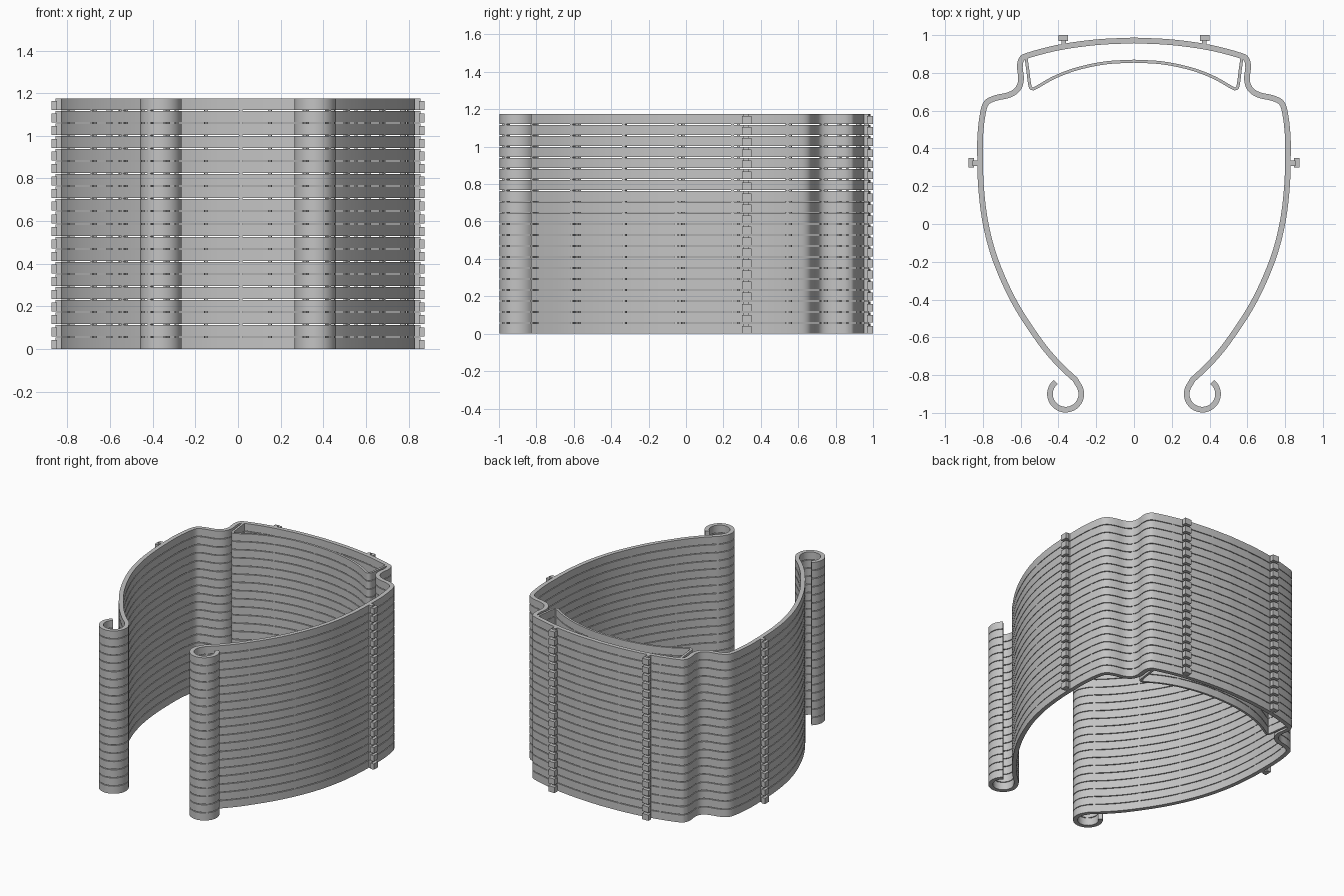
import bpy, bmesh, math
from mathutils import Vector

if "Cube" in bpy.data.objects:
    bpy.data.objects.remove(bpy.data.objects["Cube"])

LAYERS, PITCH, THICK = 20, 0.059, 0.054   # stacked frames with thin gaps

grey = bpy.data.materials.new("mid_grey")
grey.diffuse_color = (0.55, 0.55, 0.55, 1)
grey.use_nodes = True
grey.node_tree.nodes["Principled BSDF"].inputs["Base Color"].default_value = grey.diffuse_color


def smooth_path(points, steps=6):
    """Catmull-Rom curve through the given points."""
    p = [Vector(q) for q in points]
    p = [2 * p[0] - p[1]] + p + [2 * p[-1] - p[-2]]
    out = []
    for i in range(1, len(p) - 2):
        a, b, c, d = p[i - 1:i + 3]
        for s in range(steps):
            t = s / steps
            out.append(0.5 * (2 * b + (c - a) * t + (2 * a - 5 * b + 4 * c - d) * t * t
                              + (3 * b - a - 3 * c + d) * t ** 3))
    return out + [p[-2]]


def mirrored(path):
    """Join a right half starting on x = 0 with its mirror image."""
    return [Vector((-v.x, v.y)) for v in reversed(path[1:])] + path


def add_ribbon(bm, path, width, z0, z1):
    """Upright strip of constant width following a path."""
    rings = []
    for i, v in enumerate(path):
        t = (path[min(i + 1, len(path) - 1)] - path[max(i - 1, 0)]).normalized()
        n = Vector((-t.y, t.x)) * width / 2
        rings.append([bm.verts.new((q.x, q.y, z)) for q, z in
                      ((v + n, z0), (v - n, z0), (v - n, z1), (v + n, z1))])
    for a, b in zip(rings, rings[1:]):
        for k in range(4):
            bm.faces.new((a[k], a[(k + 1) % 4], b[(k + 1) % 4], b[k]))
    bm.faces.new(rings[0])
    bm.faces.new(rings[-1][::-1])


def add_box(bm, x0, x1, y0, y1, z0, z1):
    add_ribbon(bm, [Vector((x0, (y0 + y1) / 2)), Vector((x1, (y0 + y1) / 2))], y1 - y0, z0, z1)


def finish(name, bm, count):
    """Make the object and stack it upwards."""
    bmesh.ops.recalc_face_normals(bm, faces=bm.faces)
    me = bpy.data.meshes.new(name)
    bm.to_mesh(me)
    bm.free()
    me.materials.append(grey)
    ob = bpy.data.objects.new(name, me)
    bpy.context.collection.objects.link(ob)
    bpy.ops.object.select_all(action='DESELECT')
    ob.select_set(True)
    bpy.context.view_layer.objects.active = ob
    bpy.ops.object.shade_smooth_by_angle(angle=math.radians(35))
    arr = ob.modifiers.new("stack", 'ARRAY')
    arr.count = count
    arr.use_relative_offset = False
    arr.use_constant_offset = True
    arr.constant_offset_displace = (0, 0, PITCH)
    return ob


# Main band: back arc, shoulder, long arm and curled tip
half = smooth_path([(0, 0.972), (0.2, 0.962), (0.4, 0.934), (0.565, 0.891), (0.597, 0.868),
                    (0.604, 0.83), (0.598, 0.765), (0.615, 0.715), (0.66, 0.684),
                    (0.735, 0.666), (0.782, 0.64), (0.801, 0.58), (0.813, 0.48),
                    (0.815, 0.38), (0.81, 0.2), (0.785, 0), (0.73, -0.2),
                    (0.63, -0.42), (0.5, -0.62), (0.4, -0.74), (0.312, -0.823)])
for i in range(25):
    a = math.radians(146 + i * 11)
    half.append(Vector((0.362 + 0.083 * math.cos(a), -0.9 + 0.083 * math.sin(a))))
bm = bmesh.new()
add_ribbon(bm, mirrored(half), 0.03, 0, THICK)
finish("frame_band", bm, LAYERS)

# Inner brow strip with struts running up to the band corners
brow = smooth_path([(0, 0.862), (0.15, 0.853), (0.3, 0.822), (0.42, 0.777), (0.515, 0.724),
                    (0.537, 0.716), (0.551, 0.732), (0.563, 0.82), (0.572, 0.885)])
bm = bmesh.new()
add_ribbon(bm, mirrored(brow), 0.016, 0, THICK)
finish("brow_strip", bm, LAYERS)

# Hooked pegs: stem and offset head, on the sides and the back
bm = bmesh.new()
for s in (-1, 1):
    def box(x0, x1, y0, y1, z0, z1):
        add_box(bm, min(s * x0, s * x1), max(s * x0, s * x1), y0, y1, z0, z1)
    box(0.82, 0.855, 0.308, 0.336, 0, THICK)
    box(0.848, 0.875, 0.3, 0.35, 0, 0.042)
    box(0.36, 0.385, 0.94, 0.975, 0, THICK)
    box(0.35, 0.4, 0.968, 1.0, 0, 0.042)
finish("pegs", bm, LAYERS)

# Small break-away bridges in the gaps between layers
bm = bmesh.new()
for path, spacing, w in ((mirrored(half), 0.3, 0.026), (mirrored(brow), 0.3, 0.012)):
    travelled = spacing / 2
    for a, b in zip(path, path[1:]):
        travelled += (b - a).length
        if travelled >= spacing:
            travelled -= spacing
            d = (b - a).normalized() * 0.008
            m = (a + b) / 2
            add_ribbon(bm, [m - d, m + d], w, THICK - 0.002, PITCH + 0.002)
finish("layer_bridges", bm, LAYERS - 1)
